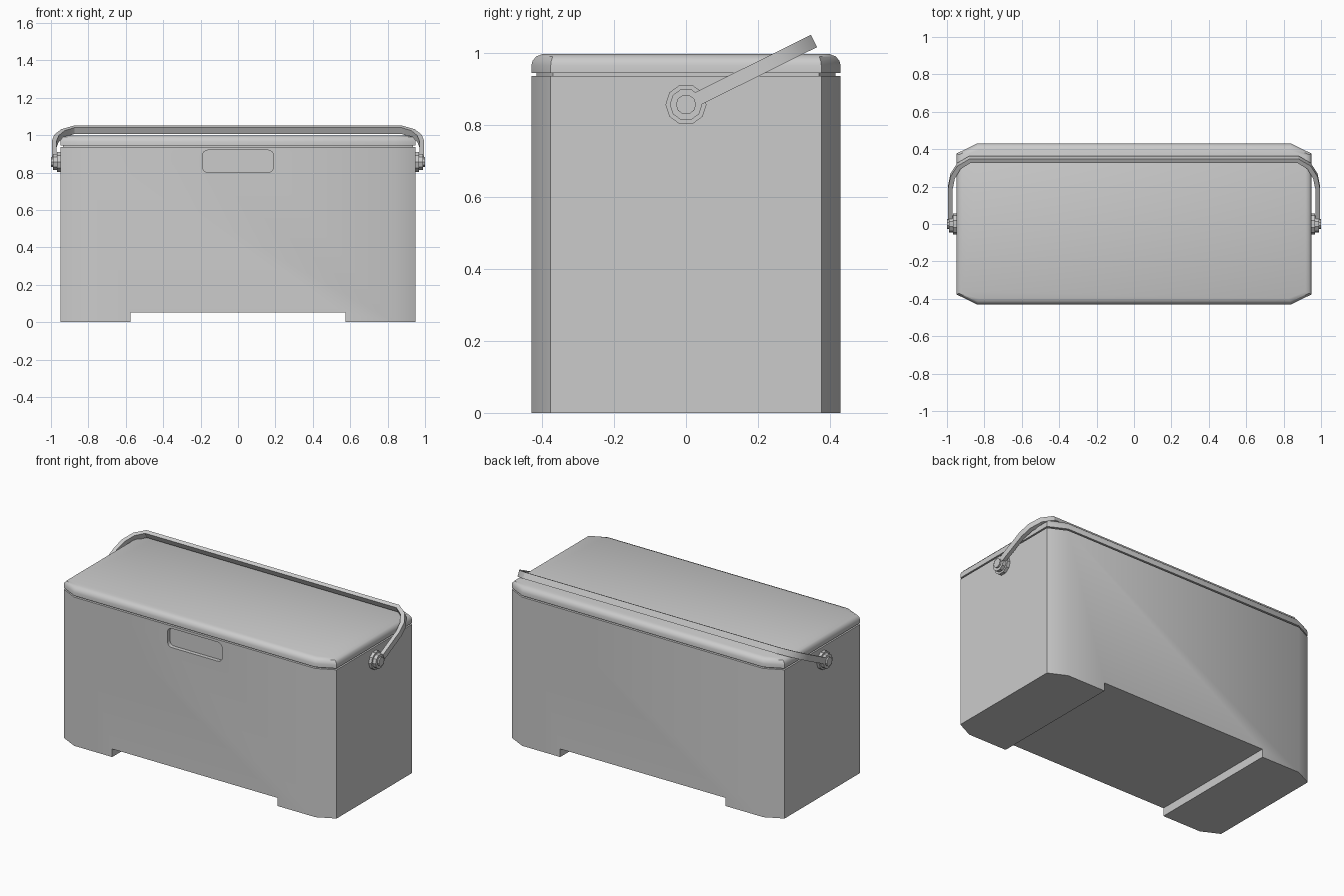
import bpy, bmesh, math
from mathutils import Matrix, Vector

if "Cube" in bpy.data.objects:
    bpy.data.objects.remove(bpy.data.objects["Cube"])


def loft(name, rings, smooth=True):
    """Skin a list of closed rings and cap both ends."""
    bm = bmesh.new()
    vs = [[bm.verts.new(p) for p in ring] for ring in rings]
    n = len(vs[0])
    for a, b in zip(vs, vs[1:]):
        for i in range(n):
            j = (i + 1) % n
            bm.faces.new((a[i], a[j], b[j], b[i]))
    bm.faces.new(vs[0])
    bm.faces.new(vs[-1])
    bmesh.ops.recalc_face_normals(bm, faces=bm.faces)
    mesh = bpy.data.meshes.new(name)
    bm.to_mesh(mesh)
    bm.free()
    ob = bpy.data.objects.new(name, mesh)
    bpy.context.collection.objects.link(ob)
    if smooth:
        smooth_angle(ob)
    return ob


def select(ob):
    bpy.ops.object.select_all(action='DESELECT')
    ob.select_set(True)
    bpy.context.view_layer.objects.active = ob


def smooth_angle(ob):
    select(ob)
    bpy.ops.object.shade_smooth_by_angle(angle=math.radians(30))


def outline(inset, z):
    """Rectangle with clipped corners."""
    x, y, k = 0.95 - inset, 0.43 - inset, inset * 0.4
    cx, cy = 0.84 - k, 0.376 - k
    return [(x, -cy, z), (x, cy, z), (cx, y, z), (-cx, y, z),
            (-x, cy, z), (-x, -cy, z), (-cx, -y, z), (cx, -y, z)]


def cut(ob, cutter):
    cutter.hide_render = True
    mod = ob.modifiers.new("cut", 'BOOLEAN')
    mod.operation, mod.solver, mod.object = 'DIFFERENCE', 'EXACT', cutter
    select(ob)
    bpy.ops.object.modifier_apply(modifier=mod.name)
    bpy.data.objects.remove(cutter)


def box_ring(x, y, z0, z1):
    return [(-x, y, z0), (x, y, z0), (x, y, z1), (-x, y, z1)]


# Body with a raised underside between two feet
body = loft("cooler_body", [outline(0, 0), outline(0, 0.936)], False)
cut(body, loft("foot_cutter", [box_ring(0.575, y, -0.1, 0.051) for y in (-1, 1)], False))

# Rounded recess in the front
recess = []
r = 0.03
for q, (cx, cz) in enumerate(((0.16, 0.89), (-0.16, 0.89), (-0.16, 0.83), (0.16, 0.83))):
    for i in range(5):
        a = math.pi / 2 * (q + i / 4)
        recess.append((cx + r * math.cos(a), cz + r * math.sin(a)))
cut(body, loft("recess_cutter", [[(x, y, z) for x, z in recess] for y in (-0.5, -0.405)], False))
smooth_angle(body)

# Recessed seal and lid with a rounded rim
loft("lid_seal", [outline(0.015, 0.93), outline(0.015, 0.95)])
loft("lid", [outline(i, z) for i, z in
             ((0, 0.945), (0, 0.966), (0.004, 0.979), (0.014, 0.991), (0.033, 0.998))])

# Swinging carry handle: flat strap bent into a U, tilted back
PIVOT = Vector((0, 0, 0.857))
outer = [(0.994, 0.035), (0.994, 0.22), (0.982, 0.29), (0.945, 0.355), (0.88, 0.397)]
inner = [(0.970, 0.035), (0.970, 0.215), (0.958, 0.28), (0.927, 0.337), (0.875, 0.373)]
mirror = lambda pts: [(-x, d) for x, d in reversed(pts)]
strap = outer + mirror(outer) + list(reversed(mirror(inner))) + list(reversed(inner))
handle = loft("carry_handle", [[(x, d, w) for x, d in strap] for w in (-0.019, 0.019)])
handle.matrix_world = Matrix.Translation(PIVOT) @ Matrix.Rotation(math.radians(26.4), 4, 'X')

# Stepped pivot on each side
for side, label in ((1, "right"), (-1, "left")):
    steps = ((0.94, 0.057), (0.969, 0.057), (0.969, 0.045), (0.99, 0.045),
             (0.99, 0.028), (1.0, 0.028))
    rings = [[(side * x, rad * math.cos(i * math.tau / 10), 0.857 + rad * math.sin(i * math.tau / 10))
              for i in range(10)] for x, rad in steps]
    loft(label + "_handle_pivot", rings)
